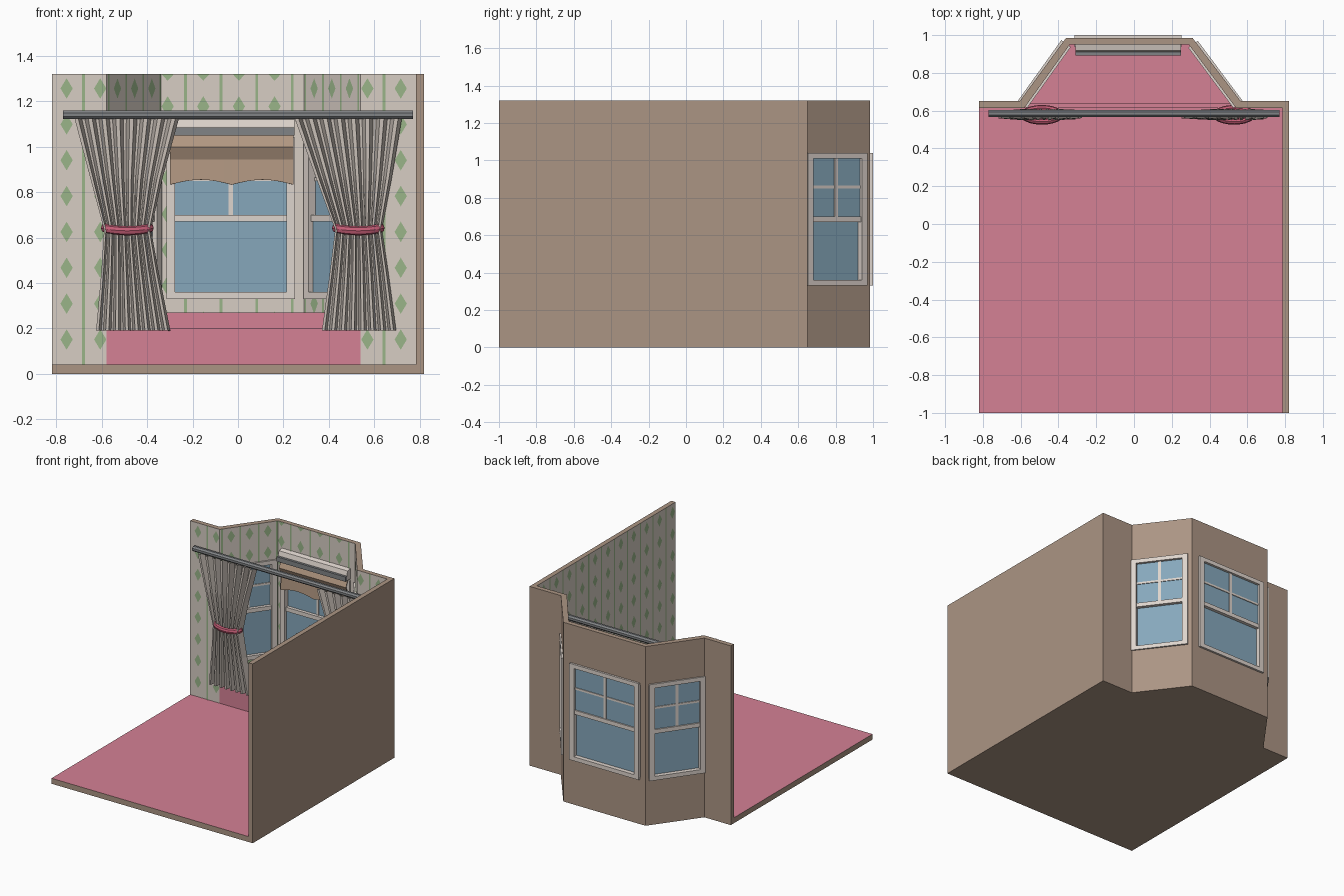
import bpy, bmesh, math
from mathutils import Vector as V

if "Cube" in bpy.data.objects:
    bpy.data.objects.remove(bpy.data.objects["Cube"])


def mat(name, r, g, b):
    m = bpy.data.materials.new(name)
    m.diffuse_color = (r, g, b, 1)
    m.use_nodes = True
    m.node_tree.nodes["Principled BSDF"].inputs["Base Color"].default_value = m.diffuse_color
    return m


BROWN = mat("wall_brown", 0.41, 0.30, 0.23)
PAPER = mat("wallpaper_cream", 0.68, 0.61, 0.55)
GREEN = mat("pattern_green", 0.32, 0.46, 0.25)
PINK = mat("carpet_pink", 0.66, 0.22, 0.30)
GLASS = mat("glass_blue", 0.24, 0.39, 0.50)
FRAME = mat("frame_white", 0.73, 0.66, 0.61)
CLOTH = mat("curtain_grey", 0.58, 0.52, 0.47)
TIE = mat("tie_rose", 0.55, 0.11, 0.18)
METAL = mat("rail_grey", 0.22, 0.23, 0.24)
TAN = mat("blind_tan", 0.44, 0.31, 0.22)


def finish(name, bm, mats, recalc=True):
    if recalc:
        bmesh.ops.recalc_face_normals(bm, faces=bm.faces[:])
    me = bpy.data.meshes.new(name)
    bm.to_mesh(me)
    bm.free()
    for m in mats:
        me.materials.append(m)
    ob = bpy.data.objects.new(name, me)
    bpy.context.collection.objects.link(ob)
    return ob


def prism(name, pts, z0, z1, mats, top=0):
    """Extruded floor-plan polygon; the top face takes material index top."""
    bm = bmesh.new()
    f = bm.faces.new([bm.verts.new((x, y, z0)) for x, y in pts])
    up = bmesh.ops.extrude_face_region(bm, geom=[f], use_keep_orig=True)["geom"]
    for g in up:
        if isinstance(g, bmesh.types.BMVert):
            g.co.z = z1
        if isinstance(g, bmesh.types.BMFace):
            g.material_index = top
    return finish(name, bm, mats)


H = 1.32
INNER = [(-.82, .615), (-.58, .615), (-.34, .95), (.29, .95), (.54, .615), (.785, .615), (.785, -1)]
OUTER = [(-.82, .65), (-.605, .65), (-.36, .985), (.31, .985), (.565, .65), (.82, .65), (.82, -1)]
WZ0, WZ1 = 0.33, 1.04


class Side:
    """Local frame of one wall: u along it, v outward, z up."""
    def __init__(self, k):
        self.a, self.b = V((*INNER[k], 0)), V((*INNER[k + 1], 0))
        self.oa, self.ob = V((*OUTER[k], 0)), V((*OUTER[k + 1], 0))
        self.len = (self.b - self.a).length
        self.d = (self.b - self.a).normalized()
        self.n = V((-self.d.y, self.d.x, 0))

    def p(self, u, v, z):
        return self.a + self.d * u + self.n * v + V((0, 0, z))


def wall(name, s, hole):
    us = [0, hole[0] / s.len, hole[1] / s.len, 1] if hole else [0, 1]
    zs = [0, WZ0 + .015, WZ1 - .015, H] if hole else [0, H]
    n, m = len(us), len(zs)
    bm = bmesh.new()
    I = [[bm.verts.new(s.a.lerp(s.b, u) + V((0, 0, z))) for z in zs] for u in us]
    O = [[bm.verts.new(s.oa.lerp(s.ob, u) + V((0, 0, z))) for z in zs] for u in us]

    def solid(i, j):
        return 0 <= i < n - 1 and 0 <= j < m - 1 and not (hole and i == 1 and j == 1)
    for i in range(n - 1):
        for j in range(m - 1):
            if not solid(i, j):
                continue
            c = [(i, j), (i + 1, j), (i + 1, j + 1), (i, j + 1)]
            bm.faces.new([I[x][y] for x, y in c]).material_index = 1
            bm.faces.new([O[x][y] for x, y in reversed(c)])
            for q, (di, dj) in enumerate([(0, -1), (1, 0), (0, 1), (-1, 0)]):
                if not solid(i + di, j + dj):
                    (x0, y0), (x1, y1) = c[q], c[(q + 1) % 4]
                    bm.faces.new([I[x0][y0], O[x0][y0], O[x1][y1], I[x1][y1]])
    finish(name, bm, [BROWN, PAPER])


def add_box(bm, s, u0, u1, v0, v1, z0, z1, mi=0):
    c = [bm.verts.new(s.p(u, v, z)) for z in (z0, z1) for u, v in ((u0, v0), (u1, v0), (u1, v1), (u0, v1))]
    for q in ((3, 2, 1, 0), (4, 5, 6, 7), (0, 1, 5, 4), (1, 2, 6, 5), (2, 3, 7, 6), (3, 0, 4, 7)):
        bm.faces.new([c[i] for i in q]).material_index = mi


def window(name, s, a, b):
    bm = bmesh.new()
    e, c = .038, (a + b) / 2
    for u0, u1 in ((a, a + e), (b - e, b)):                      # jambs
        add_box(bm, s, u0, u1, -.012, .05, WZ0, WZ1)
    add_box(bm, s, a + e, b - e, -.012, .05, WZ0, WZ0 + .03)     # sill
    add_box(bm, s, a + e, b - e, -.012, .05, WZ1 - .03, WZ1)     # head
    add_box(bm, s, a + e, b - e, .002, .042, .67, .70)           # meeting rail
    add_box(bm, s, c - .01, c + .01, .02, .038, .70, WZ1 - .03)  # glazing bars
    add_box(bm, s, a + e, b - e, .021, .037, .85, .865)
    add_box(bm, s, a + e, b - e, .012, .018, WZ0 + .03, .67, 1)  # lower glass
    add_box(bm, s, a + e, b - e, .026, .032, .70, WZ1 - .03, 1)  # upper glass
    finish(name, bm, [FRAME, GLASS])


def pattern(name, s, first, step, z_top, hole):
    """Green stripes and diamonds lying on the inner wall face."""
    bm = bmesh.new()

    def quad(pts):
        bm.faces.new([bm.verts.new(s.p(u, -.003, z)) for u, z in pts])
    u = first - step / 2
    while u < s.len - .006:
        if u > .006:
            inside = hole and hole[0] < u < hole[1]
            for z0, z1 in ([(.04, WZ0 + .01), (WZ1 - .01, H)] if inside else [(.04, H)]):
                quad([(u - .006, z0), (u + .006, z0), (u + .006, z1), (u - .006, z1)])
        c = u + step / 2
        z = z_top
        while z > .1 and .02 < c < s.len - .02:
            if not (hole and hole[0] - .01 < c < hole[1] + .01 and WZ0 < z < WZ1):
                quad([(c, z - .045), (c + .027, min(z, H)), (c, min(z + .045, H)), (c - .027, min(z, H))])
            z -= .158
        u += step
    finish(name, bm, [GREEN], recalc=False)


# Walls, windows and wallpaper
names = ["left_wall", "bay_left", "bay_back", "bay_right", "right_stub", "right_wall"]
spans = {1: (.008, .405), 2: (.025, .592), 3: (.012, .41)}
prints = [(.065, .148, 1.257), (.08, .13, 1.257), (.03, .157, 1.336),
          (.08, .13, 1.257), (.03, .147, 1.257), (.075, .15, 1.257)]
for k, nm in enumerate(names):
    s = Side(k)
    hole = None
    if k in spans:
        a, b = spans[k]
        hole = (a + .015, b - .015)
        window(nm + "_window", s, a, b)
    wall(nm, s, hole)
    pattern(nm + "_pattern", s, *prints[k], hole)

# Floor with carpet top, and window seat with cushion
prism("floor", [(-.82, -1), (.785, -1)] + INNER[5::-1], 0, .04, [BROWN, PINK], 1)
prism("seat_base", INNER[1:5], .04, .20, [PINK])
prism("seat_cushion", [(-.566, .635), (-.34, .95), (.29, .95), (.525, .635)], .20, .27, [PINK])


def loft_x(name, prof, x0, x1, m):
    """Side profile (y, z) stretched between two x positions."""
    bm = bmesh.new()
    L, R = ([bm.verts.new((x, y, z)) for y, z in prof] for x in (x0, x1))
    bm.faces.new(L)
    bm.faces.new(R)
    for i in range(len(prof)):
        j = (i + 1) % len(prof)
        bm.faces.new([L[i], L[j], R[j], R[i]])
    return finish(name, bm, [m])


def octagon(y, z, r):
    return [(y + r * math.cos((i + .5) * math.pi / 4), z + r * math.sin((i + .5) * math.pi / 4)) for i in range(8)]


# Curtain rod and blind head
loft_x("curtain_rod", octagon(.585, 1.142, .02), -.77, .77, METAL)
loft_x("blind_cover", [(.95, 1.05), (.91, 1.05), (.91, 1.09), (.918, 1.12), (.95, 1.128)], -.31, .25, FRAME)
loft_x("blind_rail", [(.912, 1.05), (.893, 1.05), (.893, 1.085), (.912, 1.085)], -.31, .25, METAL)


def sheet(name, rows, m, thick):
    bm = bmesh.new()
    g = [[bm.verts.new(p) for p in r] for r in rows]
    for r, q in zip(g, g[1:]):
        for i in range(len(r) - 1):
            bm.faces.new([r[i], q[i], q[i + 1], r[i + 1]])
    ob = finish(name, bm, [m])
    md = ob.modifiers.new("thickness", "SOLIDIFY")
    md.thickness, md.offset = thick, 0
    return ob


# Folded blind with a scalloped hem
xs = [-.30 + .545 * i / 16 for i in range(17)]
hem = [.833 + .022 * abs(math.sin(i * math.pi / 8)) for i in range(17)]
rows = [[(x, y, z) for x in xs] for y, z in ((.93, 1.05), (.908, 1.0), (.932, .945))]
rows.append([(x, .925, z) for x, z in zip(xs, hem)])
sheet("blind", rows, TAN, .004)


# Pleated curtains gathered by ties
def curtain(name, levels):
    n, wave = 30, (-1, -1, 1, 1)
    rows = [[(a + (b - a) * i / n, .58 + amp * wave[i % 4], z) for i in range(n + 1)] for z, a, b, amp in levels]
    sheet(name, rows, CLOTH, .004)
    _, a, b, _ = levels[2]
    bpy.ops.mesh.primitive_torus_add(major_segments=24, minor_segments=8, major_radius=1, minor_radius=.2)
    t = bpy.context.object
    t.name = name + "_tie"
    for v in t.data.vertices:
        x, y, z = v.co
        r = math.hypot(x, y)
        k = (r - 1) * .08                       # tube thickness kept even
        v.co = ((a + b) / 2 + x / r * ((b - a) / 2 - .002 + k), .578 + y / r * (.036 + k),
                .63 + z * .1 + .012 * (x / r) ** 2)
    t.data.materials.append(TIE)
    bpy.ops.object.shade_smooth_by_angle()


curtain("left_curtain", [(1.125, -.72, -.262, .018), (.86, -.65, -.335, .024), (.635, -.59, -.385, .028),
                         (.45, -.602, -.352, .026), (.19, -.625, -.30, .024)])
curtain("right_curtain", [(1.125, .25, .72, .018), (.86, .345, .675, .024), (.635, .428, .632, .028),
                          (.45, .405, .66, .026), (.19, .37, .695, .024)])
